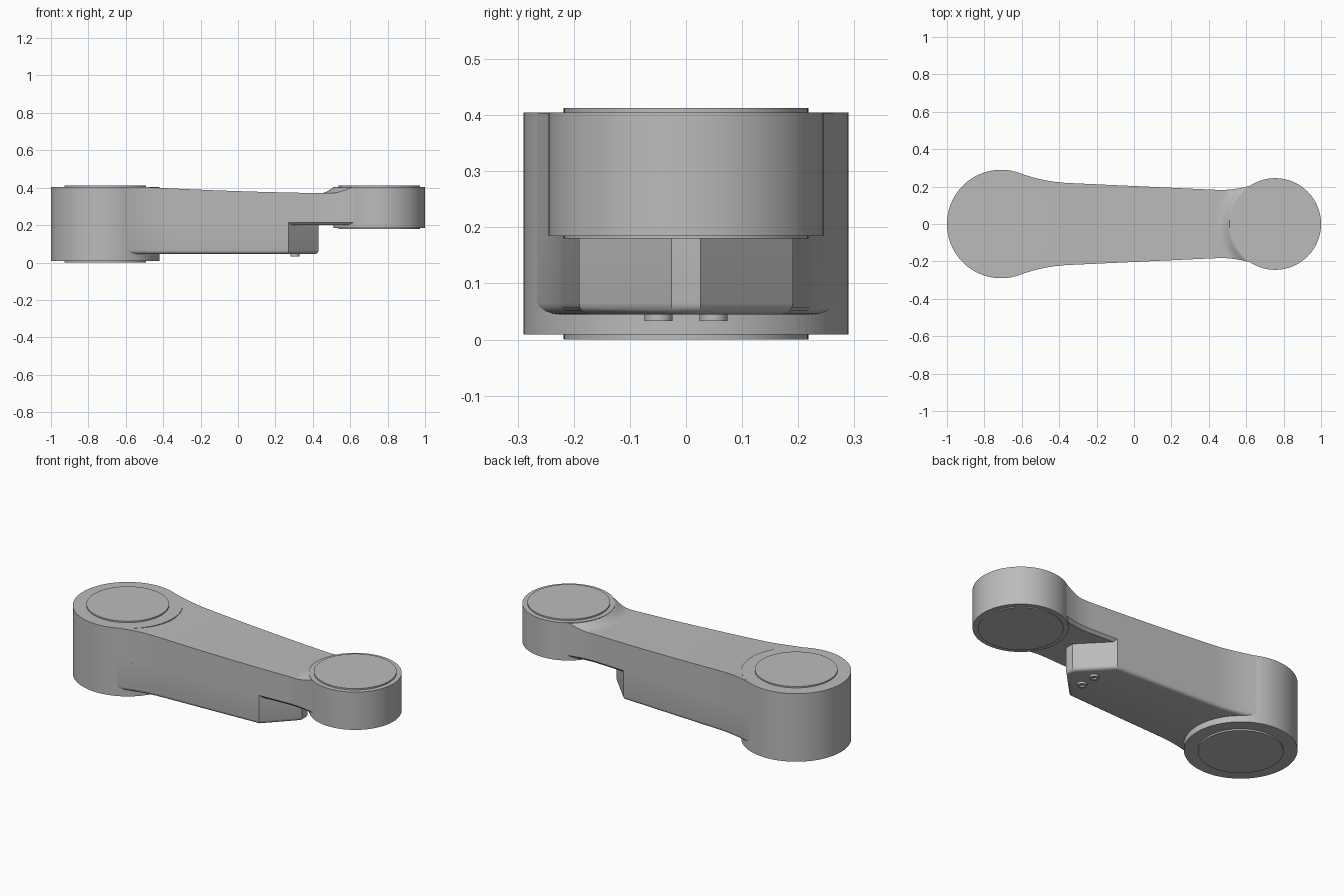
import bpy, bmesh, math
from mathutils import Vector

cube = bpy.data.objects.get("Cube")
if cube:
    bpy.data.objects.remove(cube)

grey = bpy.data.materials.new("plain_grey")
grey.use_nodes = True
COLOUR = (0.5, 0.5, 0.5, 1)
grey.diffuse_color = COLOUR
grey.node_tree.nodes["Principled BSDF"].inputs["Base Color"].default_value = COLOUR

BIG_X, BIG_R = -0.71, 0.29
SMALL_X, SMALL_R = 0.755, 0.245
CAP_R = 0.218
HUB_TOP = 0.405


def finish(name, bm, location=(0, 0, 0)):
    bmesh.ops.remove_doubles(bm, verts=bm.verts, dist=1e-5)
    bmesh.ops.recalc_face_normals(bm, faces=bm.faces)
    mesh = bpy.data.meshes.new(name)
    bm.to_mesh(mesh)
    bm.free()
    mesh.materials.append(grey)
    obj = bpy.data.objects.new(name, mesh)
    obj.location = location
    bpy.context.collection.objects.link(obj)
    bpy.ops.object.select_all(action='DESELECT')
    obj.select_set(True)
    bpy.context.view_layer.objects.active = obj
    bpy.ops.object.shade_smooth_by_angle(angle=math.radians(30))
    return obj


def lathe(name, profile, location, steps=96):
    """Revolve (radius, z) points that start and end on the axis."""
    bm = bmesh.new()
    verts = [bm.verts.new((r, 0, z)) for r, z in profile]
    edges = [bm.edges.new(pair) for pair in zip(verts, verts[1:])]
    bmesh.ops.spin(bm, geom=verts + edges, cent=(0, 0, 0), axis=(0, 0, 1),
                   angle=math.tau, steps=steps, use_duplicate=False)
    return finish(name, bm, location)


def disc(name, x, radius, low, high):
    lathe(name, [(0, low), (radius, low), (radius, high), (0, high)], (x, 0, 0))


def half_width(x):
    """Arm half width: straight taper with a flare towards each hub."""
    flare_big = 0.037 * (max(0, -0.35 - x) / 0.25) ** 2
    flare_small = 0.027 * (max(0, x - 0.44) / 0.17) ** 2
    return 0.203 - 0.046 * x + flare_big + flare_small


def top_height(x, y):
    """Gently sagging top that sweeps up around the small hub."""
    t = min(1, max(0, (x + 0.5) / 0.95))
    base = HUB_TOP - 0.001 - 0.033 * t * (1.6 - 0.6 * t)
    d = math.hypot(x - SMALL_X, y)
    rise = min(1, max(0, (0.315 - d) / 0.07)) ** 2
    return base + (HUB_TOP - 0.001 - base) * rise


# Hubs and their thin end caps
disc("large_hub", BIG_X, BIG_R, 0.009, HUB_TOP)
disc("large_hub_top_cap", BIG_X, CAP_R, HUB_TOP - 0.02, 0.413)
disc("large_hub_bottom_cap", BIG_X, CAP_R, 0, 0.03)
disc("small_hub", SMALL_X, SMALL_R, 0.185, HUB_TOP)
disc("small_hub_top_cap", SMALL_X, CAP_R, HUB_TOP - 0.02, 0.413)
disc("small_hub_bottom_cap", SMALL_X, CAP_R, 0.18, 0.2)

# Upper arm: closed cross-sections skinned along x
bm = bmesh.new()
ROWS = 24
stations = [-0.6 + 0.03 * i for i in range(33)] + [0.37 + 0.01 * i for i in range(27)]
rings = []
for x in stations:
    w = half_width(x)
    ring = [(-w, 0.215), (0.015 - w, 0.2), (w - 0.015, 0.2), (w, 0.215)]
    for i in range(ROWS + 1):
        y = w * (1 - 2 * i / ROWS)
        ring.append((y, top_height(x, y)))
    rings.append([bm.verts.new((x, y, z)) for y, z in ring])
for a, b in zip(rings, rings[1:]):
    for i in range(len(a)):
        j = (i + 1) % len(a)
        bm.faces.new((a[i], a[j], b[j], b[i]))
bm.faces.new(rings[0])
bm.faces.new(rings[-1])
finish("upper_arm", bm)

# Lower arm: same outline ending in a blunt wedge, with a rounded bottom edge
bm = bmesh.new()
side = [(-0.6 + 0.029 * i, half_width(-0.6 + 0.029 * i)) for i in range(31)]
side.append((0.43, 0.026))
outline = side + [(x, -y) for x, y in reversed(side)]
floor = bm.faces.new([bm.verts.new((x, y, 0.045)) for x, y in outline])
walls = bmesh.ops.extrude_face_region(bm, geom=[floor], use_keep_orig=True)
bmesh.ops.translate(bm, vec=Vector((0, 0, 0.175)),
                    verts=[v for v in walls["geom"] if isinstance(v, bmesh.types.BMVert)])
bm.normal_update()
rim = [e for e in bm.edges
       if all(v.co.z < 0.05 for v in e.verts) and any(v.co.x > -0.59 for v in e.verts)]
bmesh.ops.bevel(bm, geom=rim, offset=0.02, segments=4, profile=0.5, affect='EDGES')
finish("lower_arm", bm)

# Two hollow pegs under the wedge
for label, y in (("left", 0.049), ("right", -0.049)):
    lathe(label + "_peg", [(0, 0.06), (0.025, 0.06), (0.025, 0.033),
                           (0.012, 0.033), (0.012, 0.043), (0, 0.043)],
          (0.305, y, 0), steps=32)
